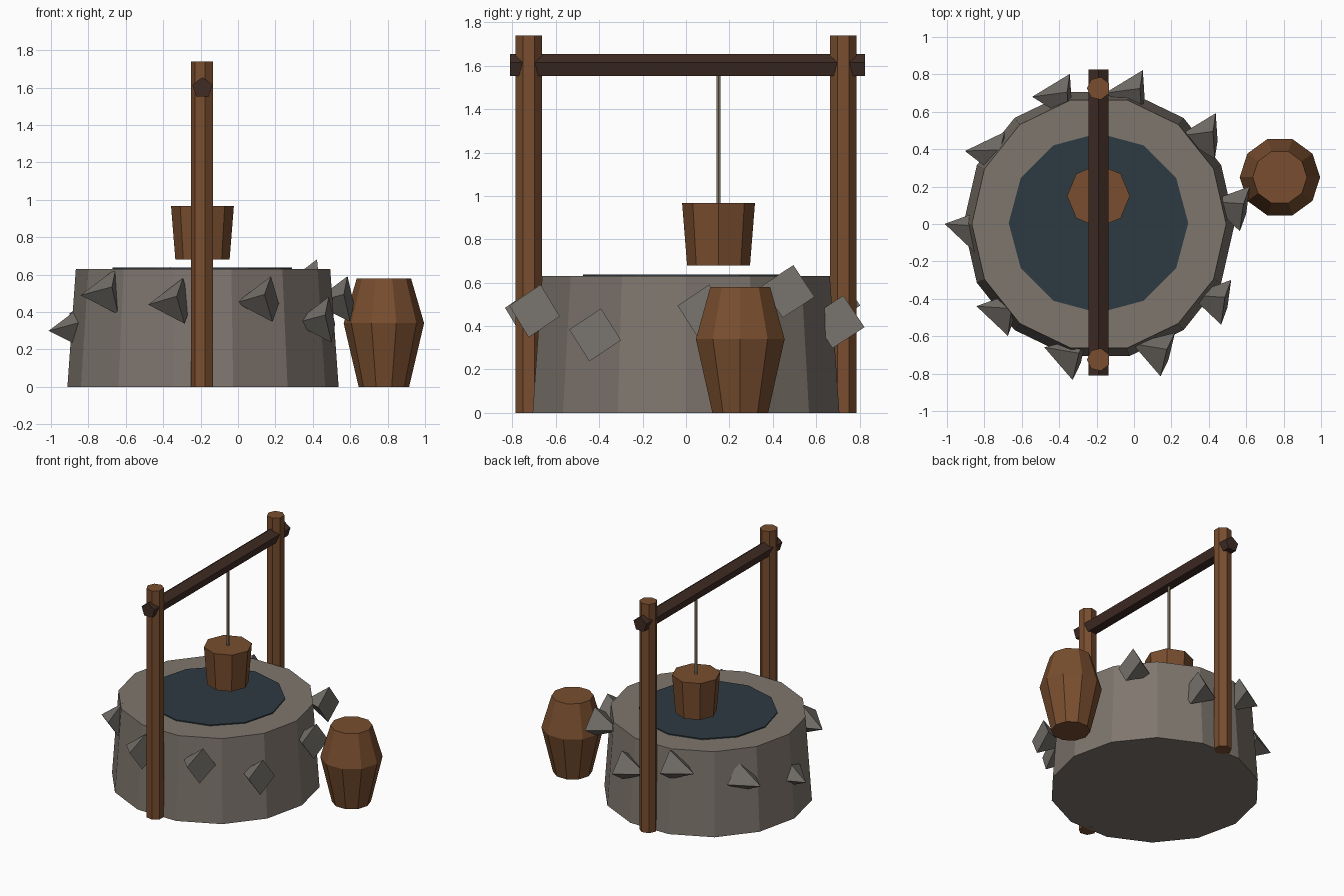
import bpy, bmesh, math
from mathutils import Matrix, Vector

if "Cube" in bpy.data.objects:
    bpy.data.objects.remove(bpy.data.objects["Cube"], do_unlink=True)


def material(name, rgb):
    mat = bpy.data.materials.new(name)
    mat.use_nodes = True
    colour = (*rgb, 1)
    mat.diffuse_color = colour
    mat.node_tree.nodes["Principled BSDF"].inputs["Base Color"].default_value = colour
    return mat


STONE = material("warm grey stone", (0.21, 0.18, 0.155))
ROCK = material("rough grey rock", (0.175, 0.16, 0.143))
WOOD = material("brown wood", (0.19, 0.076, 0.028))
DARK = material("dark wood", (0.052, 0.025, 0.018))
WATER = material("dark water", (0.027, 0.042, 0.054))
ROPE = material("tan rope", (0.25, 0.21, 0.14))

WELL_X = -0.19


def turned(name, sides, profile, mat, matrix=Matrix(), spin=0.0):
    """Flat-faced solid from (radius, height) rings along local z; zero radius is a tip."""
    bm = bmesh.new()
    rings = []
    for radius, z in profile:
        if radius == 0:
            rings.append([bm.verts.new((0, 0, z))] * sides)
            continue
        angles = [spin + math.tau * i / sides for i in range(sides)]
        rings.append([bm.verts.new((radius * math.cos(a), radius * math.sin(a), z)) for a in angles])
    for low, high in zip(rings, rings[1:]):
        for i in range(sides):
            j = (i + 1) % sides
            corners = [low[i], low[j], high[j], high[i]]
            bm.faces.new(list(dict.fromkeys(corners)))
    for ring in (rings[0], rings[-1]):
        if len(set(ring)) > 1:
            bm.faces.new(ring)
    bmesh.ops.recalc_face_normals(bm, faces=bm.faces)
    mesh = bpy.data.meshes.new(name)
    bm.to_mesh(mesh)
    bm.free()
    mesh.materials.append(mat)
    obj = bpy.data.objects.new(name, mesh)
    obj.matrix_world = matrix
    bpy.context.collection.objects.link(obj)
    return obj


def at(x, y, z=0.0):
    return Matrix.Translation((x, y, z))


# Stone well and water
turned("well_wall", 14, [(0.725, 0), (0.68, 0.63)], STONE, at(WELL_X + 0.003, 0))
turned("water", 12, [(0.48, 0.63), (0.48, 0.638)], WATER, at(WELL_X, 0.005))

# Posts and crossbar
for name, y in (("front_post", -0.725), ("back_post", 0.725)):
    turned(name, 7, [(0.062, 0), (0.062, 1.74)], WOOD, at(WELL_X, y), math.pi)
lay_back = Matrix.Rotation(-math.pi / 2, 4, "X")
turned("crossbar", 5, [(0.057, -0.81), (0.057, 0.825)], DARK,
       at(WELL_X, 0, 1.598) @ lay_back, -math.pi / 2)

# Rope and bucket
turned("rope", 6, [(0.011, 0.96), (0.011, 1.6)], ROPE, at(WELL_X, 0.15))
turned("bucket", 8, [(0.145, 0.68), (0.168, 0.967)], WOOD, at(WELL_X, 0.15))

# Barrel
turned("barrel", 10, [(0.135, 0), (0.215, 0.34), (0.145, 0.58)], WOOD, at(0.78, 0.25))

# Pointed rocks around the wall: centre and sideways lean of the tip
rocks = [
    (-0.91, -0.02, 0.31, 0.2), (-0.74, -0.46, 0.50, 0.2),
    (-0.38, -0.69, 0.45, 0.3), (0.09, -0.67, 0.46, 0.3),
    (0.40, -0.40, 0.35, 0.2), (0.50, 0.10, 0.46, 0.2),
    (0.34, 0.47, 0.55, 0.0), (-0.05, 0.70, 0.41, 0.0),
    (-0.44, 0.68, 0.51, 0.0), (-0.80, 0.38, 0.40, 0.1),
]
for i, (x, y, z, lean) in enumerate(rocks):
    tip = Vector((-math.cos(lean), math.sin(lean), -0.1))
    aim = tip.to_track_quat("Z", "Y").to_matrix().to_4x4()
    turned(f"rock_{i + 1}", 4, [(0.125, -0.095), (0, 0.105)], ROCK, at(x, y, z) @ aim, 0.2)
